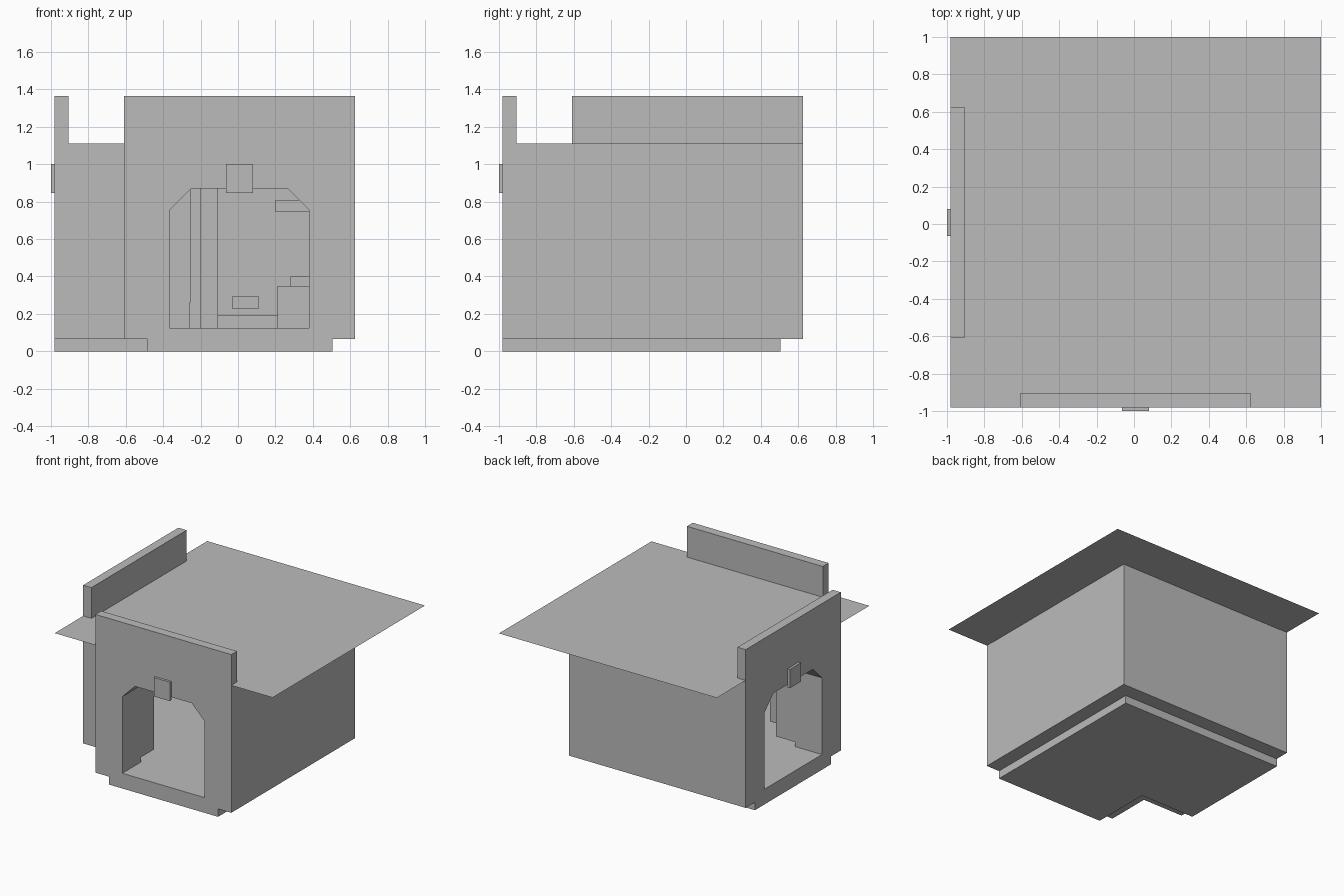
import bpy, bmesh

old = bpy.data.objects.get("Cube")
if old:
    bpy.data.objects.remove(old, do_unlink=True)

grey = bpy.data.materials.new("plain grey")
grey.use_nodes = True
grey.diffuse_color = (0.5, 0.5, 0.5, 1)
grey.node_tree.nodes["Principled BSDF"].inputs["Base Color"].default_value = (0.5, 0.5, 0.5, 1)


def prism(name, outline, low, high, place):
    """Extrude a flat outline; place maps (u, v, depth) to a position."""
    bm = bmesh.new()
    a = [bm.verts.new(place(u, v, low)) for u, v in outline]
    b = [bm.verts.new(place(u, v, high)) for u, v in outline]
    bm.faces.new(a)
    bm.faces.new(b)
    for i in range(len(a)):
        j = (i + 1) % len(a)
        bm.faces.new((a[i], a[j], b[j], b[i]))
    bmesh.ops.recalc_face_normals(bm, faces=bm.faces)
    mesh = bpy.data.meshes.new(name)
    bm.to_mesh(mesh)
    bm.free()
    mesh.materials.append(grey)
    obj = bpy.data.objects.new(name, mesh)
    bpy.context.collection.objects.link(obj)
    return obj


def upright(u, v, d):
    return (u, v, d)


def front(u, v, d):
    return (u, d, v)


def side(u, v, d):
    return (d, u, v)


def box(name, x, y, z, place=upright):
    return prism(name, [(x[0], y[0]), (x[1], y[0]), (x[1], y[1]), (x[0], y[1])], *z, place)


def corner_plan(outer, notch, far):
    """L-shaped plan with its missing corner at -x, -y."""
    return [(notch, outer), (far, outer), (far, far), (outer, far), (outer, notch), (notch, notch)]


# Base and hollow body
prism("base", corner_plan(-0.98, -0.485, 0.505), 0, 0.065, upright)
body = prism("walls", corner_plan(-0.98, -0.61, 0.625), 0.065, 1.11, upright)
arch = [(-0.365, 0.125), (0.38, 0.125), (0.38, 0.755), (0.265, 0.87), (-0.25, 0.87), (-0.365, 0.755)]
cutters = [
    prism("room_cutter", corner_plan(-0.735, -0.55, 0.57), 0.125, 1.3, upright),
    prism("front_door_cutter", arch, -1.2, -0.6, front),
    prism("side_door_cutter", arch, -1.2, -0.6, side),
]
for cutter in cutters:
    cutter.hide_render = True
    mod = body.modifiers.new(cutter.name, "BOOLEAN")
    mod.operation = "DIFFERENCE"
    mod.solver = "EXACT"
    mod.object = cutter
bpy.context.view_layer.objects.active = body
for mod in list(body.modifiers):
    bpy.ops.object.modifier_apply(modifier=mod.name)
for cutter in cutters:
    bpy.data.objects.remove(cutter, do_unlink=True)

# Parapets, door plaques and corner cabinets repeat on both open sides
for label, place in (("front", front), ("side", side)):
    box(label + "_parapet", (-0.61, 0.625), (1.11, 1.365), (-0.98, -0.905), place)
    box(label + "_plaque", (-0.065, 0.08), (0.845, 1.0), (-1.0, -0.98), place)
    box(label + "_cabinet", (-0.55, -0.37), (0.16, 0.75), (-0.735, -0.56), place)

# Flat roof sheet
bpy.ops.mesh.primitive_plane_add(size=1.98, location=(0.01, 0.01, 1.112))
roof = bpy.context.object
roof.name = "roof"
roof.data.materials.append(grey)

# Furnishings along the back wall
box("tall_cupboard", (-0.365, -0.255), (0.48, 0.57), (0.26, 0.95))
box("cupboard_foot", (-0.365, -0.26), (0.48, 0.57), (0.125, 0.26))
box("wall_panel", (-0.2, -0.11), (0.53, 0.57), (0.125, 0.95))
box("low_bench", (-0.11, 0.21), (0.45, 0.57), (0.125, 0.195))
box("bench_cushion", (-0.03, 0.11), (0.5, 0.57), (0.225, 0.295))
box("counter", (0.21, 0.5), (0.42, 0.57), (0.125, 0.35))
box("counter_box", (0.28, 0.4), (0.46, 0.57), (0.35, 0.4))
box("shelf", (0.2, 0.5), (0.46, 0.57), (0.745, 0.81))
